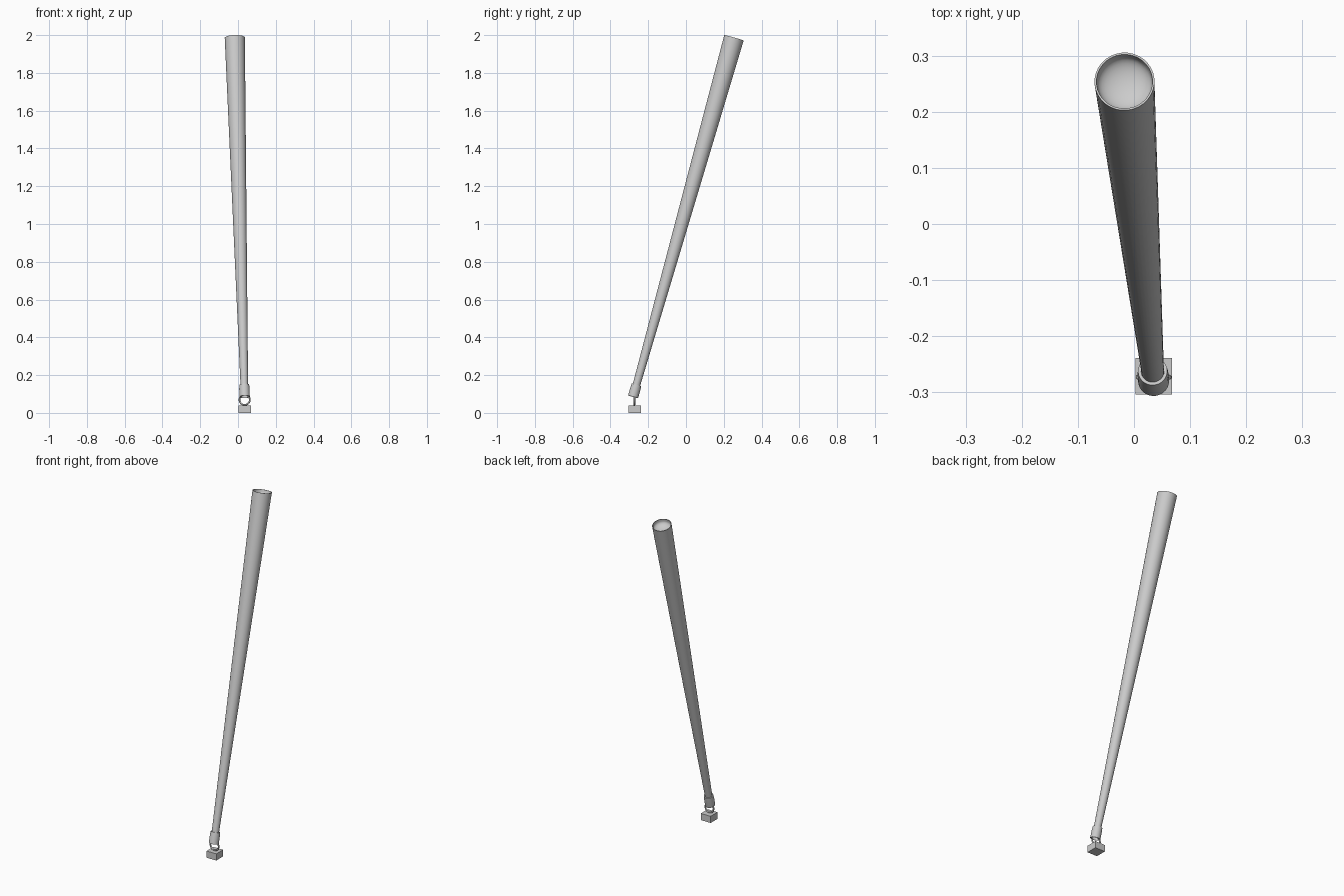
import bpy, bmesh, math
from mathutils import Vector

if "Cube" in bpy.data.objects:
    bpy.data.objects.remove(bpy.data.objects["Cube"])

BASE = Vector((0.035, -0.28, 0.085))
TOP = Vector((-0.017, 0.254, 1.986))
AXIS = TOP - BASE
LENGTH = AXIS.length
TILT = AXIS.to_track_quat('Z', 'Y')


def smooth(obj):
    bpy.context.view_layer.objects.active = obj
    obj.select_set(True)
    bpy.ops.object.shade_smooth_by_angle(angle=math.radians(35))
    obj.select_set(False)


def lathe(name, profile, sides=32, closed=False):
    """Spin (radius, height) points around the leaning axis."""
    bm = bmesh.new()
    vs = [bm.verts.new((r, 0, h)) for r, h in profile]
    es = [bm.edges.new(p) for p in zip(vs, vs[1:])]
    if closed:
        es.append(bm.edges.new((vs[-1], vs[0])))
    bmesh.ops.spin(bm, geom=vs + es, cent=(0, 0, 0), axis=(0, 0, 1),
                   angle=math.tau, steps=sides)
    bmesh.ops.remove_doubles(bm, verts=bm.verts, dist=1e-5)
    bmesh.ops.recalc_face_normals(bm, faces=bm.faces)
    me = bpy.data.meshes.new(name)
    bm.to_mesh(me)
    bm.free()
    obj = bpy.data.objects.new(name, me)
    bpy.context.collection.objects.link(obj)
    obj.location = BASE
    obj.rotation_mode = 'QUATERNION'
    obj.rotation_quaternion = TILT
    smooth(obj)
    return obj


# tapered pole with a cupped upper end
R = 0.0535
bowl = [(0.049 * math.cos(a), LENGTH - 0.012 - 0.025 * math.sin(a))
        for a in (i * math.pi / 16 for i in range(8))]
lathe("tapered_pole", [(0, 0.03), (0.0195, 0.03), (R, LENGTH), (0.050, LENGTH)]
      + bowl + [(0, LENGTH - 0.037)])

# collar sleeve around the narrow end, open underneath
lathe("collar", [(0.0275, 0), (0.0275, 0.045), (0.026, 0.066), (0.0205, 0.066),
                 (0.0205, 0.031), (0.023, 0.028), (0.023, 0)], closed=True)

# upright ring joining collar and block
bpy.ops.mesh.primitive_torus_add(major_segments=32, minor_segments=12,
                                 major_radius=0.0275, minor_radius=0.0045,
                                 location=(0.035, -0.273, 0.070),
                                 rotation=(math.pi / 2, 0, 0))
ring = bpy.context.object
ring.name = "link_ring"
smooth(ring)

# square foot block
bpy.ops.mesh.primitive_cube_add(size=1, location=(0.0355, -0.271, 0.02))
block = bpy.context.object
block.name = "foot_block"
block.scale = (0.065, 0.065, 0.04)
